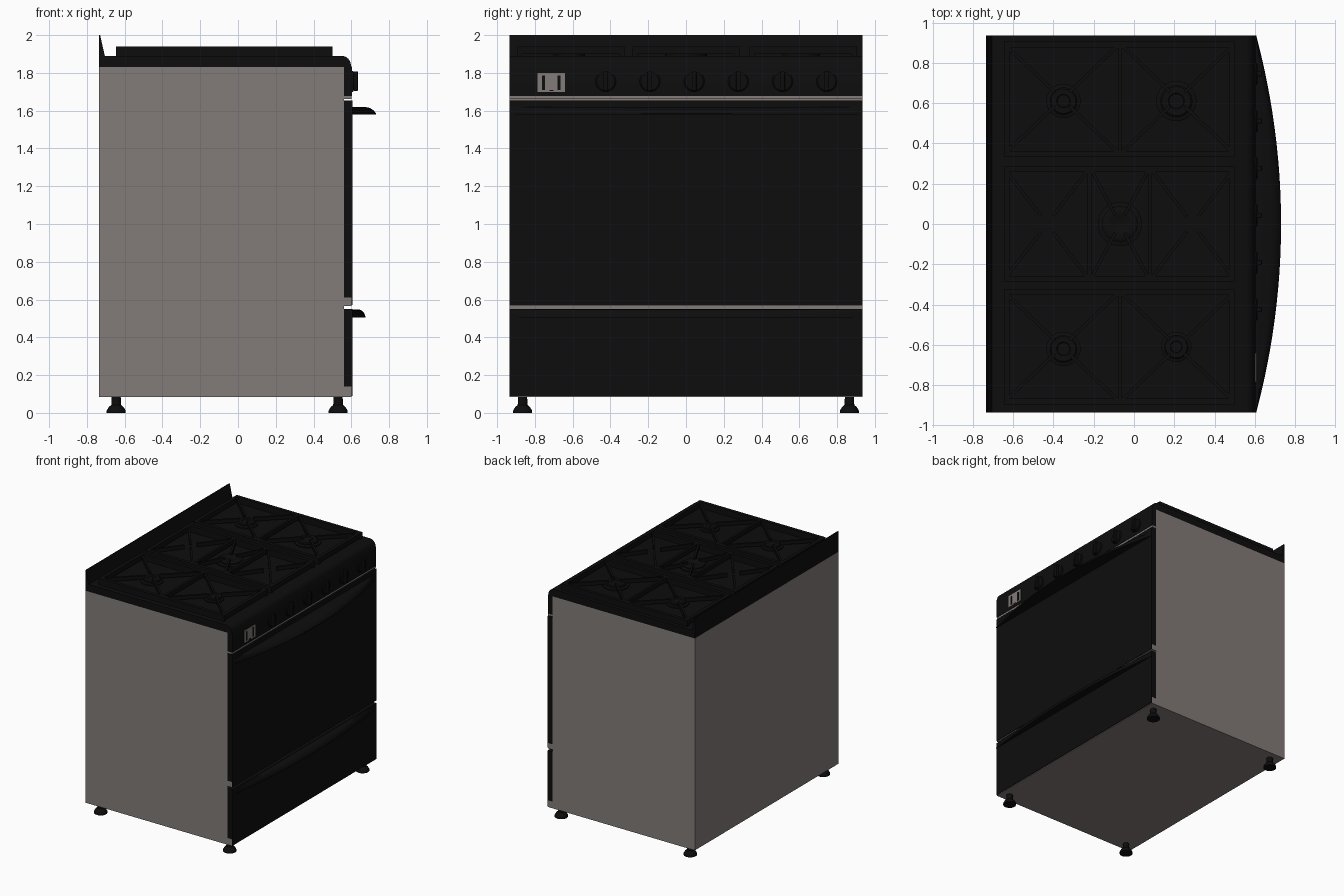
import bpy, bmesh, math
from mathutils import Vector, Matrix

if "Cube" in bpy.data.objects:
    bpy.data.objects.remove(bpy.data.objects["Cube"])


def material(name, rgb):
    m = bpy.data.materials.new(name)
    m.diffuse_color = (*rgb, 1)
    m.use_nodes = True
    m.node_tree.nodes["Principled BSDF"].inputs["Base Color"].default_value = m.diffuse_color
    return m


BLACK = material("black enamel", (0.004, 0.004, 0.004))
GREY = material("warm grey steel", (0.225, 0.2, 0.188))


def finish(name, bm, mat, bevel=0, smooth=False):
    bmesh.ops.recalc_face_normals(bm, faces=bm.faces)
    me = bpy.data.meshes.new(name)
    bm.to_mesh(me)
    bm.free()
    ob = bpy.data.objects.new(name, me)
    bpy.context.collection.objects.link(ob)
    me.materials.append(mat)
    if bevel:
        b = ob.modifiers.new("bevel", 'BEVEL')
        b.width, b.segments = bevel, 2
    if smooth:
        bpy.ops.object.select_all(action='DESELECT')
        ob.select_set(True)
        bpy.context.view_layer.objects.active = ob
        bpy.ops.object.shade_smooth_by_angle(angle=math.radians(35))
    return ob


def add_box(bm, x0, x1, y0, y1, z0, z1):
    m = Matrix.Translation(((x0 + x1) / 2, (y0 + y1) / 2, (z0 + z1) / 2))
    bmesh.ops.create_cube(bm, size=1, matrix=m @ Matrix.Diagonal((x1 - x0, y1 - y0, z1 - z0, 1)))


def box(name, mat, *dims, bevel=0):
    bm = bmesh.new()
    add_box(bm, *dims)
    return finish(name, bm, mat, bevel)


def loft(name, rings, mat, cap=True, smooth=True):
    """Skin a list of closed point rings."""
    bm = bmesh.new()
    vs = [[bm.verts.new(p) for p in r] for r in rings]
    n = len(vs[0])
    for a, b in zip(vs, vs[1:]):
        for i in range(n):
            bm.faces.new((a[i], a[(i + 1) % n], b[(i + 1) % n], b[i]))
    if cap:
        bm.faces.new(vs[0])
        bm.faces.new(vs[-1][::-1])
    return finish(name, bm, mat, 0, smooth)


def turned(name, cx, cy, profile, mat, n=32):
    """Solid of revolution about z from (radius, z) pairs."""
    ang = [2 * math.pi * i / n for i in range(n)]
    return loft(name, [[(cx + r * math.cos(a), cy + r * math.sin(a), z) for a in ang]
                       for r, z in profile], mat)


W = 0.935  # half width

# Cabinet
box("cabinet", GREY, -0.735, 0.56, -W, W, 0.085, 1.83)

# Cooktop, backsplash and control panel as one bent sheet
profile = [(-0.735, 1.83), (0.56, 1.83), (0.56, 1.677), (0.603, 1.677), (0.603, 1.83)]
profile += [(0.548 + 0.05 * math.cos(a), 1.84 + 0.05 * math.sin(a))
            for a in [math.radians(15 * k) for k in range(7)]]
profile += [(-0.705, 1.89), (-0.712, 1.92), (-0.73, 2.0), (-0.735, 2.0)]
loft("cooktop_and_panel", [[(x, y, z) for x, z in profile] for y in (-W, W)], BLACK)

# Trim under the panel
box("panel_trim", GREY, 0.56, 0.6, -W, W, 1.662, 1.677)

# Door and drawer, each with a grey lower edge behind the black front
for part, low, mid, top in (("door", 0.567, 0.612, 1.655), ("drawer", 0.085, 0.14, 0.55)):
    box(part + "_lower_edge", GREY, 0.56, 0.601, -W, W, low, mid)
    box(part + "_panel", BLACK, 0.56, 0.601, -W, W, mid, top)
    box(part + "_front", BLACK, 0.601, 0.606, -W, W, low + 0.005, top)


# Bowed handles
def handle(name, top, depth, height):
    section = [(0, 0), (0.55, 0), (0.75, -0.15), (0.9, -0.45), (1, -0.85), (1, -1), (0.5, -1), (0, -0.95)]
    rings = []
    for i in range(25):
        y = -W + 2 * W * i / 24
        d = 0.003 + depth * (1 - (y / W) ** 2)
        rings.append([(0.604 + d * u, y, top + height * v) for u, v in section])
    loft(name, rings, BLACK)


handle("door_handle", 1.62, 0.123, 0.04)
handle("drawer_handle", 0.547, 0.068, 0.043)

# Control knobs with grip bars
for k in range(6):
    y = -0.425 + 0.234 * k
    ang = [2 * math.pi * i / 32 for i in range(32)]
    loft(f"knob_{k + 1}", [[(x, y + r * math.cos(a), 1.755 + r * math.sin(a)) for a in ang]
                           for r, x in ((0.055, 0.6), (0.055, 0.608), (0.048, 0.614))], BLACK)
    box(f"knob_grip_{k + 1}", BLACK, 0.61, 0.635, y - 0.012, y + 0.012, 1.705, 1.808, bevel=0.004)

# Display with dark buttons
box("display", GREY, 0.6, 0.607, -0.785, -0.64, 1.70, 1.80)
for k, y in enumerate((-0.755, -0.672)):
    box(f"display_button_{k + 1}", BLACK, 0.606, 0.609, y - 0.008, y + 0.008, 1.71, 1.785)
box("display_mark", BLACK, 0.606, 0.609, -0.722, -0.702, 1.703, 1.709)

# Feet
for x in (-0.645, 0.53):
    for s in (-1, 1):
        turned("foot", x, s * 0.865, [(0.05, 0), (0.05, 0.012), (0.04, 0.03), (0.026, 0.042),
                                      (0.024, 0.087)], BLACK, 24)

# Burners
for i, (x, y, r) in enumerate([(-0.35, 0.61, 0.085), (0.21, 0.61, 0.1), (-0.07, 0, 0.11),
                               (-0.35, -0.62, 0.085), (0.21, -0.61, 0.075)]):
    turned(f"burner_{i + 1}", x, y, [(r, 1.885), (r, 1.9), (r * 0.8, 1.905), (r * 0.8, 1.914),
                                     (r * 0.72, 1.92), (r * 0.4, 1.92), (r * 0.36, 1.917)], BLACK)


# Grates: frame, cross bars and fingers toward each burner
def add_finger(bm, start, end):
    a, b = Vector((*start, 0)), Vector((*end, 0))
    side = (b - a).normalized().cross(Vector((0, 0, 1))) * 0.008
    lo, hi = Vector((0, 0, 1.908)), Vector((0, 0, 1.938))
    for_v = [bm.verts.new(p + s + h) for p in (a, b) for s in (-side, side) for h in (lo, hi)]
    for f in ((0, 1, 3, 2), (4, 5, 7, 6), (0, 1, 5, 4), (2, 3, 7, 6), (0, 2, 6, 4), (1, 3, 7, 5)):
        bm.faces.new([for_v[i] for i in f])


X0, X1, BAR = -0.645, 0.5, 0.028
for name, y0, y1, cells in (
        ("left_grate", -0.895, -0.325, [(X0, -0.07), (-0.07, X1)]),
        ("middle_grate", -0.285, 0.285, [(X0, -0.22), (-0.22, 0.08), (0.08, X1)]),
        ("right_grate", 0.335, 0.905, [(X0, -0.07), (-0.07, X1)])):
    bm = bmesh.new()
    add_box(bm, X0, X1, y0, y0 + BAR, 1.888, 1.94)
    add_box(bm, X0, X1, y1 - BAR, y1, 1.888, 1.94)
    for x in (X0, X1 - BAR):
        add_box(bm, x, x + BAR, y0 + BAR, y1 - BAR, 1.9, 1.94)
    for x, _ in cells[1:]:
        add_box(bm, x - 0.01, x + 0.01, y0 + BAR, y1 - BAR, 1.905, 1.94)
    cy = (y0 + y1) / 2
    for a, b in cells:
        cx = (a + b) / 2
        for sx in (-1, 1):
            for sy in (-1, 1):
                corner = (cx + sx * ((b - a) / 2 - 0.01), cy + sy * ((y1 - y0) / 2 - 0.02))
                d = Vector((corner[0] - cx, corner[1] - cy)).normalized() * 0.05
                add_finger(bm, corner, (cx + d.x, cy + d.y))
    finish(name, bm, BLACK)
